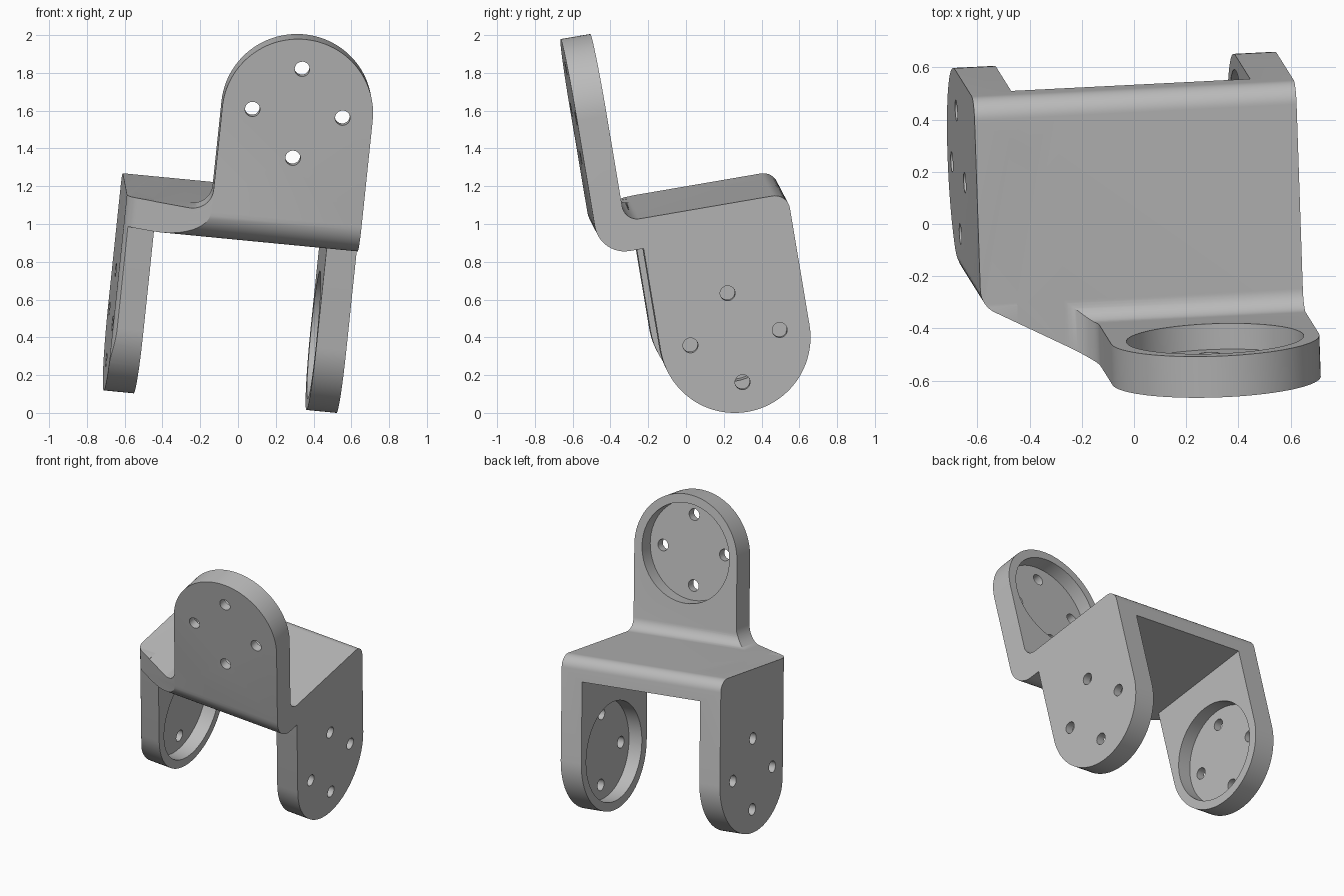
import bpy, bmesh, math
from mathutils import Matrix, Vector

if "Cube" in bpy.data.objects:
    bpy.data.objects.remove(bpy.data.objects["Cube"], do_unlink=True)

# Main sizes in the bracket's own frame: u across, v depth, w height
WIDTH, THICK, R = 1.24, 0.16, 0.4
BOTTOM, TOP = 0.55, 0.71
FRONT, REAR = -0.635, -0.475
PLATE_U, PLATE_W = -0.4, 1.28
POCKET_R, POCKET_DEPTH, HOLE_R, HOLE_RING = 0.34, 0.1, 0.04, 0.24


def arc(cx, cy, r, a0, a1, n=12):
    angles = [math.radians(a0 + (a1 - a0) * i / n) for i in range(n + 1)]
    return [(cx + r * math.cos(a), cy + r * math.sin(a)) for a in angles]


def prism(name, points, axis, lo, hi):
    """Extrude a 2D outline along the u, v or w axis."""
    place = {"u": lambda p, d: (d, *p),
             "v": lambda p, d: (p[0], d, p[1]),
             "w": lambda p, d: (*p, d)}[axis]
    bm = bmesh.new()
    face = bm.faces.new([bm.verts.new(place(p, lo)) for p in points])
    ext = bmesh.ops.extrude_face_region(bm, geom=[face])
    moved = [g for g in ext["geom"] if isinstance(g, bmesh.types.BMVert)]
    bmesh.ops.translate(bm, verts=moved, vec=place((0, 0), hi - lo))
    bmesh.ops.recalc_face_normals(bm, faces=bm.faces)
    mesh = bpy.data.meshes.new(name)
    bm.to_mesh(mesh)
    bm.free()
    obj = bpy.data.objects.new(name, mesh)
    bpy.context.collection.objects.link(obj)
    return obj


def combine(target, tool, operation):
    mod = target.modifiers.new("cut", "BOOLEAN")
    mod.operation, mod.solver, mod.object = operation, "EXACT", tool
    bpy.context.view_layer.update()
    graph = bpy.context.evaluated_depsgraph_get()
    mesh = bpy.data.meshes.new_from_object(target.evaluated_get(graph))
    target.modifiers.clear()
    target.data = mesh
    bpy.data.objects.remove(tool, do_unlink=True)


def bore(target, axis, cx, cy, r, lo, hi, n):
    disc = arc(cx, cy, r, 0, 360, n)[:-1]
    combine(target, prism("bore", disc, axis, lo, hi), "DIFFERENCE")


def mount(target, axis, cx, cy, inner, outer):
    """Round pocket on the inner face and four through holes."""
    out = 1 if outer > inner else -1
    bore(target, axis, cx, cy, POCKET_R, inner - out * 0.03, inner + out * POCKET_DEPTH, 64)
    for k in range(4):
        a = k * math.pi / 2
        bore(target, axis, cx + HOLE_RING * math.cos(a), cy + HOLE_RING * math.sin(a),
             HOLE_R, inner + out * 0.03, outer + out * 0.05, 20)


# Side silhouette: front plate, bridge and rounded side plates in one outline
side = (arc(0, 0, R, 180, 360, 48)
        + arc(R - 0.08, TOP - 0.08, 0.08, 0, 90)
        + arc(REAR + 0.08, TOP + 0.08, 0.08, 270, 180)
        + [(REAR, 1.8), (FRONT, 1.8)]
        + arc(FRONT + 0.16, BOTTOM + 0.16, 0.16, 180, 270)
        + [(-R, BOTTOM)])
bracket = prism("bracket", side, "u", -WIDTH, 0)

# Channel between the side plates
channel = [(-WIDTH + THICK, -1), (-THICK, -1), (-THICK, BOTTOM), (-WIDTH + THICK, BOTTOM)]
combine(bracket, prism("channel", channel, "v", -1, 1), "DIFFERENCE")

# Front outline: round-topped plate with a fillet at its foot
f = 0.12
front = ([(-1.4, -1), (0.1, -1), (0.1, PLATE_W)]
         + arc(PLATE_U, PLATE_W, R, 0, 180, 48)
         + arc(PLATE_U - R - f, TOP + f, f, 0, -90)
         + [(-1.1, TOP), (-1.1, TOP + 0.001), (-1.4, TOP + 0.001)])
combine(bracket, prism("front_outline", front, "v", -1, 1), "INTERSECT")

# Plan outline: diagonal shoulder with a rounded corner
start, end = Vector((-WIDTH, -R)), Vector((PLATE_U - R, FRONT))
run = (end - start).normalized()
turn = math.degrees(math.atan2(run.x, -run.y))
r = 0.1
setback = r * math.tan(math.radians(turn / 2))
beyond = end + run * 0.2
plan = ([(-1.4, 1), (-1.4, -R + setback)]
        + arc(-WIDTH + r, -R + setback, r, 180, 180 + turn)
        + [tuple(beyond), (0.1, beyond.y), (0.1, 1)])
combine(bracket, prism("plan_outline", plan, "w", -1, 2), "INTERSECT")

# Pockets and holes in the three plates
mount(bracket, "u", 0, 0, -THICK, 0)
mount(bracket, "u", 0, 0, -WIDTH + THICK, -WIDTH)
mount(bracket, "v", PLATE_U, PLATE_W, REAR, FRONT)

# Tilt into place
u = Vector((0.994, 0.05, -0.096)).normalized()
w = Vector((0.098, -0.165, 0.981))
w = (w - u * w.dot(u)).normalized()
v = w.cross(u)
frame = Matrix((u, v, w)).transposed().to_4x4()
bracket.data.transform(Matrix.Translation((0.56, 0.26, 0.398)) @ frame)

# Plain grey finish
grey = bpy.data.materials.new("grey")
grey.use_nodes = True
colour = (0.5, 0.5, 0.5, 1)
grey.diffuse_color = colour
grey.node_tree.nodes["Principled BSDF"].inputs["Base Color"].default_value = colour
bracket.data.materials.clear()
bracket.data.materials.append(grey)
for p in bracket.data.polygons:
    p.material_index = 0

bpy.ops.object.select_all(action="DESELECT")
bracket.select_set(True)
bpy.context.view_layer.objects.active = bracket
bpy.ops.object.shade_smooth_by_angle(angle=math.radians(30))
